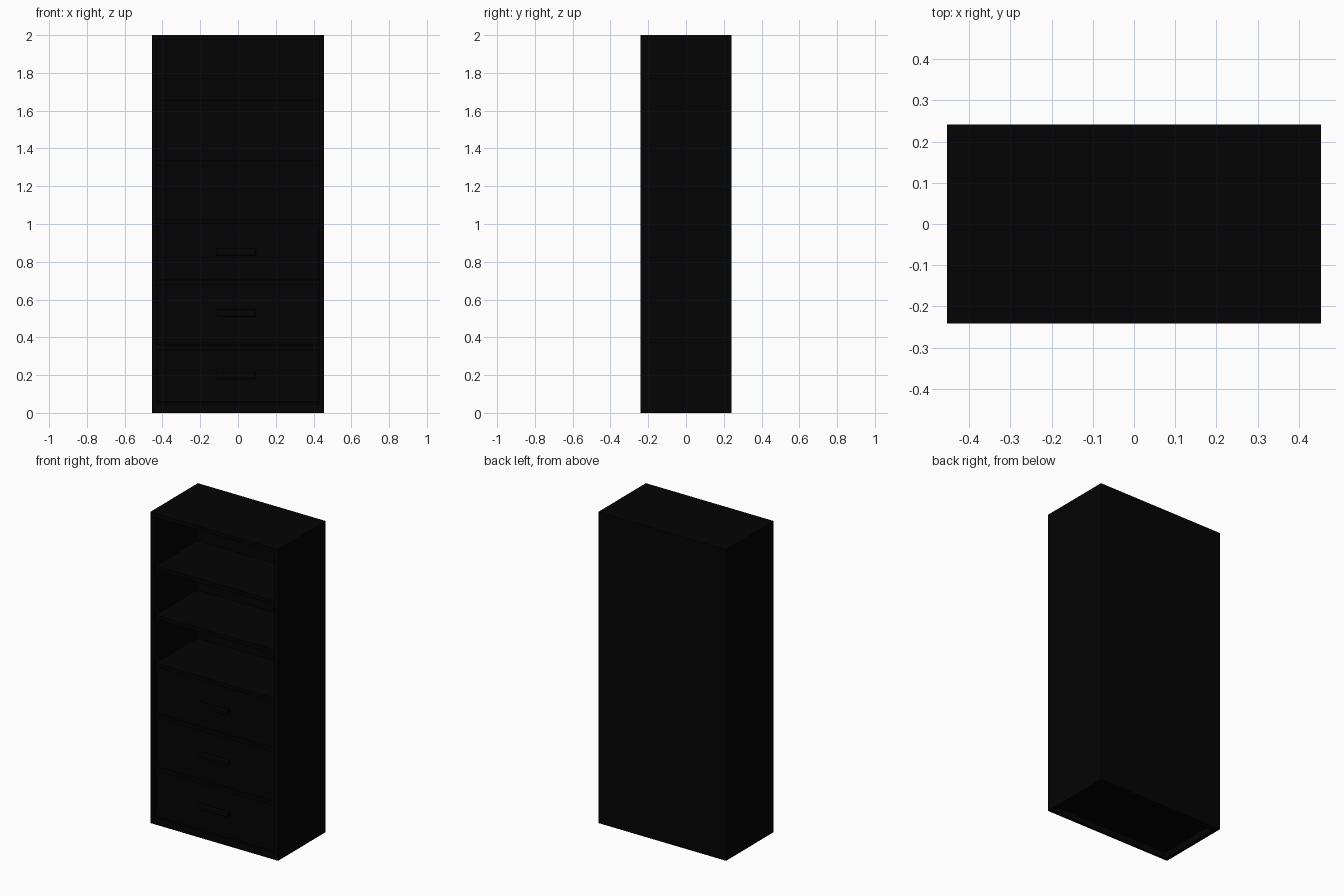
import bpy

if "Cube" in bpy.data.objects:
    bpy.data.objects.remove(bpy.data.objects["Cube"])

W, D, H = 0.908, 0.482, 2.0
T = 0.026                      # board thickness
X, Y = W / 2, D / 2
INNER = X - T                  # inside half width
BACK_Y = 0.198                 # inner face of the back
SHELF_Y = -Y + 0.02            # front edge of shelves
DRAWER_Y = SHELF_Y + 0.008     # front face of drawers

black = bpy.data.materials.new("black_finish")
black.diffuse_color = (0.001, 0.001, 0.001, 1)
black.use_nodes = True
black.node_tree.nodes["Principled BSDF"].inputs["Base Color"].default_value = black.diffuse_color


def box(name, x0, x1, y0, y1, z0, z1, bevel=0):
    bpy.ops.mesh.primitive_cube_add(
        size=1, location=((x0 + x1) / 2, (y0 + y1) / 2, (z0 + z1) / 2))
    ob = bpy.context.object
    ob.name = name
    ob.scale = (x1 - x0, y1 - y0, z1 - z0)
    bpy.ops.object.transform_apply(location=False, rotation=False, scale=True)
    ob.data.materials.append(black)
    if bevel:
        mod = ob.modifiers.new("rounding", "BEVEL")
        mod.width = bevel
        mod.segments = 3
        bpy.ops.object.shade_smooth_by_angle()
    return ob


# Carcass: sides, top, back and flush plinth
for side, s in (("left", -1), ("right", 1)):
    a, b = sorted((s * INNER, s * X))
    box(side + "_side_panel", a, b, -Y, Y, 0, H - T)
box("top_panel", -X, X, -Y, Y, H - T, H)
box("back_panel", -INNER, INNER, BACK_Y, Y, 0, H - T)
box("plinth", -INNER, INNER, -Y, -Y + 0.015, 0, 0.045)

# Bottom board, drawer dividers and open shelves
levels = [0.055, 0.36, 0.702, 1.027, 1.337, 1.653]
names = ["bottom_board", "lower_divider", "upper_divider",
         "lower_shelf", "middle_shelf", "upper_shelf"]
for name, z in zip(names, levels):
    thick = 0.015 if name == "bottom_board" else T
    box(name, -INNER, INNER, SHELF_Y - 0.01 * (thick < T), BACK_Y,
        z - thick, z)

# Drawers: front, open-topped box, bar handle on two posts
GAP, P = 0.003, 0.012
for i, hz in enumerate((0.198, 0.53, 0.852)):
    z0, z1 = levels[i] + GAP, levels[i + 1] - T - GAP
    n = f"_{i + 1}"
    box("drawer_front" + n, -INNER + GAP, INNER - GAP,
        DRAWER_Y, DRAWER_Y + 0.02, z0, z1)
    bx, y0, y1 = INNER - 0.015, DRAWER_Y + 0.02, BACK_Y - 0.012
    b0, b1 = z0 + 0.008, z1 - 0.02
    box("drawer_bottom" + n, -bx, bx, y0, y1, b0, b0 + P)
    box("drawer_back" + n, -bx, bx, y1 - P, y1, b0 + P, b1)
    box("drawer_left_side" + n, -bx, -bx + P, y0, y1 - P, b0 + P, b1)
    box("drawer_right_side" + n, bx - P, bx, y0, y1 - P, b0 + P, b1)
    box("drawer_handle" + n, -0.115, 0.095,
        -Y + 0.001, -Y + 0.013, hz - 0.019, hz + 0.019, 0.005)
    for side, px in (("left", -0.105), ("right", 0.085)):
        box(f"{side}_handle_post{n}", px - 0.007, px + 0.007,
            -Y + 0.01, DRAWER_Y + 0.002, hz - 0.012, hz + 0.012)
